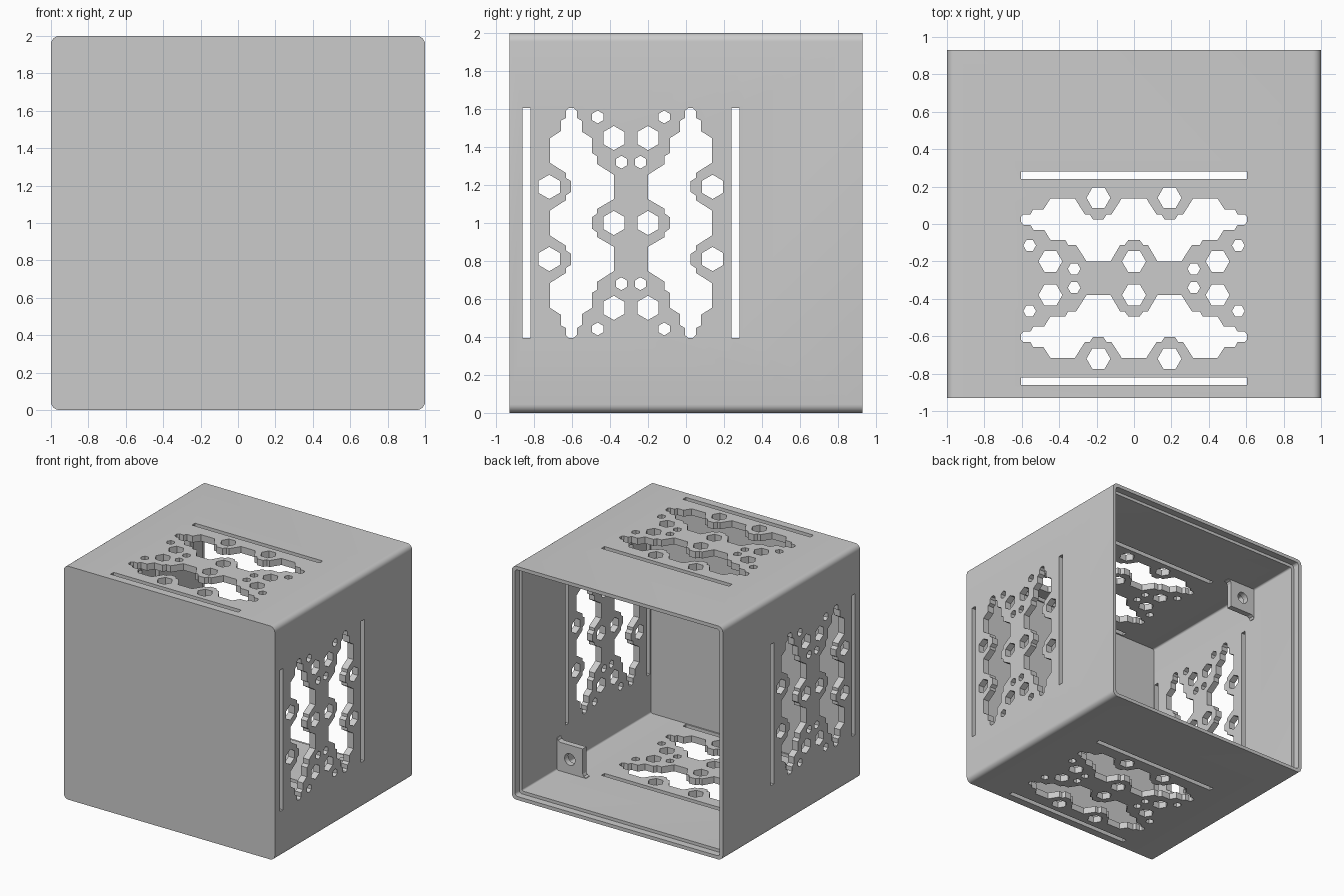
import bpy, bmesh, math
from mathutils import Matrix, Vector

default = bpy.data.objects.get("Cube")
if default:
    bpy.data.objects.remove(default, do_unlink=True)

grey = bpy.data.materials.new("plain_grey")
grey.use_nodes = True
COLOUR = (0.6, 0.6, 0.6, 1)
grey.diffuse_color = COLOUR
grey.node_tree.nodes["Principled BSDF"].inputs["Base Color"].default_value = COLOUR

HALF, DEPTH, WALL = 1.0, 0.93, 0.056
MID = -0.29            # centre line of the vent pattern along y


def make_object(name, bm):
    bmesh.ops.recalc_face_normals(bm, faces=bm.faces)
    mesh = bpy.data.meshes.new(name)
    bm.to_mesh(mesh)
    bm.free()
    mesh.materials.append(grey)
    obj = bpy.data.objects.new(name, mesh)
    bpy.context.collection.objects.link(obj)
    return obj


def activate(obj):
    bpy.ops.object.select_all(action="DESELECT")
    obj.select_set(True)
    bpy.context.view_layer.objects.active = obj


def cut(obj, cutter):
    activate(obj)
    mod = obj.modifiers.new("cut", "BOOLEAN")
    mod.operation, mod.solver, mod.object = "DIFFERENCE", "EXACT", cutter
    bpy.ops.object.modifier_apply(modifier=mod.name)
    bpy.data.objects.remove(cutter, do_unlink=True)


def prism(bm, outline, start, length):
    """Extrude a closed outline of 3D points."""
    face = bm.faces.new([bm.verts.new(Vector(p) + start) for p in outline])
    new = bmesh.ops.extrude_face_region(bm, geom=[face])["geom"]
    bmesh.ops.translate(bm, vec=length, verts=[g for g in new if isinstance(g, bmesh.types.BMVert)])


def rounded_ring(bm, half, radius, y, steps=6):
    """Rounded square of vertices across the box at depth y."""
    ring = []
    for corner in range(4):
        for i in range(steps + 1):
            a = math.pi / 2 * (corner + i / steps)
            mid = math.pi / 2 * (corner + 0.5)
            sx, sz = math.copysign(1, math.cos(mid)), math.copysign(1, math.sin(mid))
            ring.append(bm.verts.new((sx * (half - radius) + radius * math.cos(a), y,
                                      HALF + sz * (half - radius) + radius * math.sin(a))))
    return ring


# Open-backed box with a stepped rim
bm = bmesh.new()
inner = HALF - WALL
rings = [rounded_ring(bm, *r) for r in (
    (HALF, 0.045, -DEPTH), (HALF, 0.045, DEPTH),
    (HALF - 0.03, 0.025, DEPTH), (HALF - 0.03, 0.025, DEPTH - 0.06),
    (inner, 0.015, DEPTH - 0.06), (inner, 0.015, WALL - DEPTH))]
for a, b in zip(rings, rings[1:]):
    for i in range(len(a)):
        j = (i + 1) % len(a)
        bm.faces.new((a[i], a[j], b[j], b[i]))
bm.faces.new(rings[0])
bm.faces.new(rings[-1])
box = make_object("box_shell", bm)


# Vent pattern: half outlines as (position along the wall, distance from the centre line)
outer_edge = [(0.066, 0.426), (0.12, 0.342), (0.145, 0.342), (0.163, 0.315), (0.22, 0.315),
              (0.237, 0.342), (0.263, 0.342), (0.316, 0.426), (0.447, 0.426), (0.484, 0.368),
              (0.54, 0.368), (0.553, 0.342), (0.59, 0.342)]
tip = [(0.605, 0.327), (0.605, 0.302)]
inner_edge = [(0.59, 0.284), (0.553, 0.284), (0.537, 0.258), (0.48, 0.258), (0.447, 0.205),
              (0.368, 0.205), (0.352, 0.178), (0.31, 0.178), (0.253, 0.089), (0.126, 0.089),
              (0.074, 0.178), (0.05, 0.178), (0.03, 0.205)]
half_outline = outer_edge + tip + inner_edge
vent = half_outline + [(-u, w) for u, w in reversed(half_outline)]


def hexagon(u, w, r):
    return [(u + r * math.cos(k * math.pi / 3), w + r * math.sin(k * math.pi / 3)) for k in range(6)]


shapes = [vent, [(-0.605, 0.53), (0.605, 0.53), (0.605, 0.572), (-0.605, 0.572)],
          hexagon(0, 0.09, 0.064)]
for s in (-1, 1):
    shapes += [hexagon(s * 0.447, 0.09, 0.064), hexagon(s * 0.19, 0.43, 0.064),
               hexagon(s * 0.558, 0.175, 0.034), hexagon(s * 0.32, 0.05, 0.034)]

# Cut the pattern through top and bottom, then through both sides
for vertical in (True, False):
    bm = bmesh.new()
    for shape in shapes:
        for s in (-1, 1):
            if vertical:
                prism(bm, [(u, MID + s * w, 0) for u, w in shape], Vector((0, 0, -0.2)), Vector((0, 0, 2.4)))
            else:
                prism(bm, [(0, MID + s * w, HALF + u) for u, w in shape], Vector((-1.2, 0, 0)), Vector((2.4, 0, 0)))
    cut(box, make_object("vent_cutter", bm))

activate(box)
bpy.ops.object.shade_smooth_by_angle(angle=math.radians(30))

# Corner mounting tabs with flared feet and a screw hole
TAB = 0.245
foot = [(-0.01, -0.01), (TAB + 0.035, -0.01), (TAB + 0.03, 0.004), (TAB + 0.01, 0.012), (TAB, 0.03)]
outline = foot + [(TAB, TAB)] + [(b, a) for a, b in reversed(foot[1:])]
for sx in (-1, 1):
    for sz in (-1, 1):
        bm = bmesh.new()
        prism(bm, [(sx * (inner - a), 0.4, HALF + sz * (inner - b)) for a, b in outline],
              Vector((0, 0, 0)), Vector((0, -0.05, 0)))
        tab = make_object(f"{'left' if sx > 0 else 'right'}_{'top' if sz > 0 else 'bottom'}_tab", bm)
        bm = bmesh.new()
        centre = inner - TAB / 2
        place = Matrix.Translation((sx * centre, 0.4, HALF + sz * centre)) @ Matrix.Rotation(math.pi / 2, 4, "X")
        bmesh.ops.create_cone(bm, cap_ends=True, segments=24, radius1=0.05, radius2=0.05, depth=0.3, matrix=place)
        cut(tab, make_object("screw_cutter", bm))
